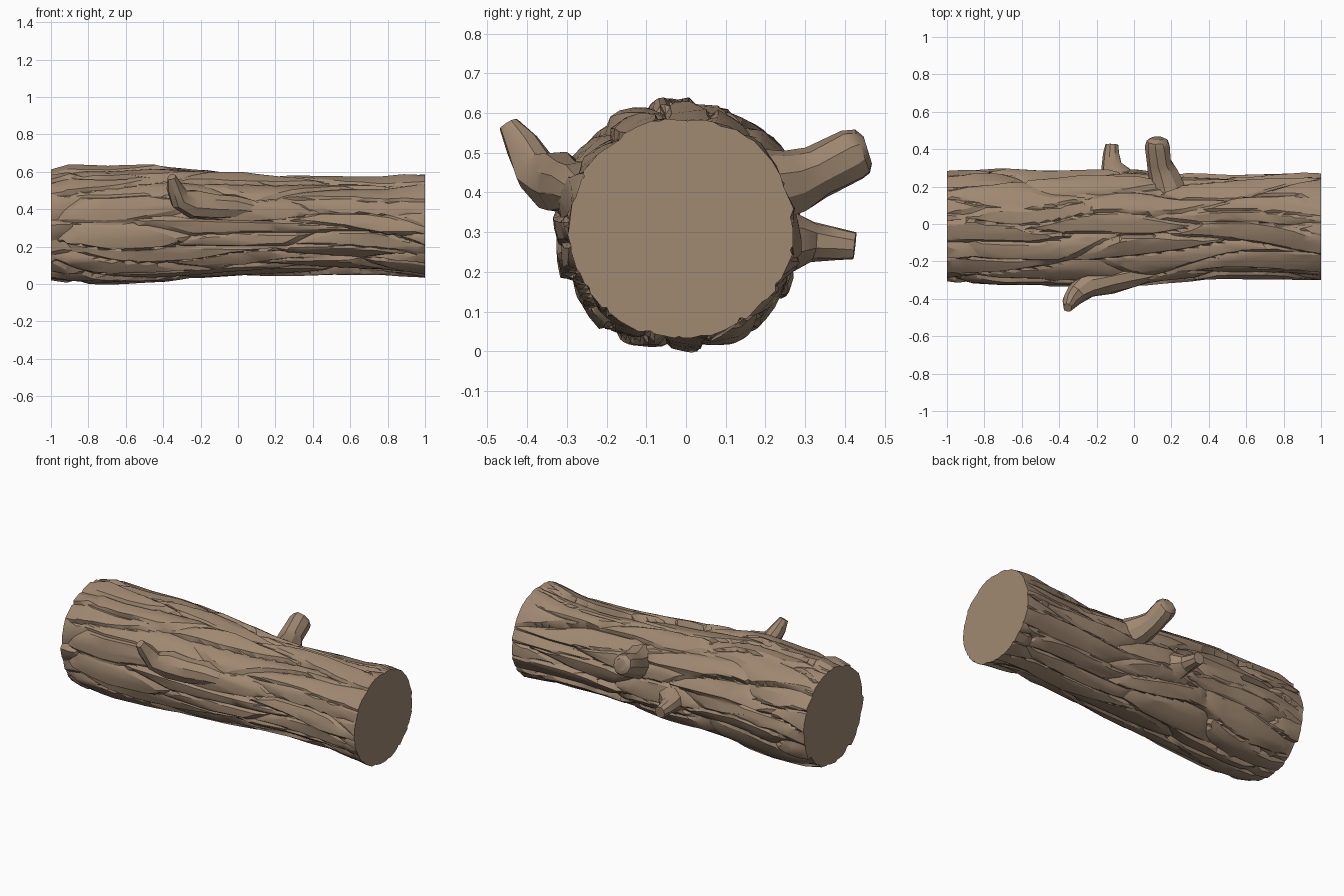
import bpy, bmesh, math, random
from mathutils import Vector, noise

if "Cube" in bpy.data.objects:
    bpy.data.objects.remove(bpy.data.objects["Cube"])

random.seed(11)

bark = bpy.data.materials.new("bark brown")
bark.diffuse_color = (0.35, 0.247, 0.166, 1)
bark.use_nodes = True
bark.node_tree.nodes["Principled BSDF"].inputs["Base Color"].default_value = bark.diffuse_color

# Log silhouette stations: x, top z, bottom z, back y, front y
STATIONS = [(-1, .612, .02, .283, -.303), (-.9, .633, .006, .293, -.318),
            (-.7, .625, .004, .3, -.333), (-.45, .638, .013, .285, -.332),
            (-.2, .616, .03, .293, -.332), (0, .592, .042, .293, -.328),
            (.25, .572, .055, .266, -.307), (.5, .561, .062, .26, -.285),
            (.75, .561, .058, .266, -.287), (.93, .585, .042, .276, -.295),
            (1, .588, .033, .274, -.299)]


def section(x):
    for a, b in zip(STATIONS, STATIONS[1:]):
        if x <= b[0] + 1e-6:
            t = (x - a[0]) / (b[0] - a[0])
            t = .5 * t + .5 * t * t * (3 - 2 * t)
            return [p + (q - p) * t for p, q in zip(a[1:], b[1:])]


# Bark plates: long stretched cells, each with its own height, tilt and slant
R = 0.3
PLATES = []
for c in range(16):
    off = random.random() * .6
    for r in range(-1, 4):
        PLATES.append((-1.1 + (r + off + random.uniform(-.1, .1)) * .62 + .3,
                       (c + random.uniform(-.35, .35)) * math.tau / 16,
                       random.uniform(-.013, .003), random.choice((-1, 1)) * random.uniform(.1, .3),
                       random.uniform(-.1, .1), random.uniform(.45, .75)))


def bark_depth(x, th):
    wob = noise.noise(Vector((x * 1.8, math.cos(th) * 1.3, math.sin(th) * 1.3)))
    tw = th + .16 * wob + .1 * math.sin(2.4 * x)
    f1 = f2 = 1e9
    best = None
    for p in PLATES:
        dx = x - p[0]
        if abs(dx) > 1.2:
            continue
        d = ((tw - p[1] + math.pi) % math.tau - math.pi) * R - p[4] * dx
        f = (dx / p[5]) ** 2 + (d / .08) ** 2
        if f < f1:
            f2, f1, best = f1, f, (p, d)
        elif f < f2:
            f2 = f
    p, d = best
    gap = math.sqrt(f2) - math.sqrt(f1)
    h = p[2] + max(-.011, min(.01, p[3] * d))
    return h - .017 * max(0, 1 - gap / .2) + .004 * wob + .002


def finish(ob, angle):
    # Replace the mesh by its modified version, then set the shading
    dg = bpy.context.evaluated_depsgraph_get()
    me = bpy.data.meshes.new_from_object(ob.evaluated_get(dg))
    ob.modifiers.clear()
    ob.data = me
    me.materials.clear()
    me.materials.append(bark)
    bpy.ops.object.select_all(action='DESELECT')
    ob.select_set(True)
    bpy.context.view_layer.objects.active = ob
    bpy.ops.object.shade_smooth_by_angle(angle=math.radians(angle))


def loft(name, rings, decimate=None, angle=25):
    bm = bmesh.new()
    vr = [[bm.verts.new(c) for c in ring] for ring in rings]
    n = len(vr[0])
    for a, b in zip(vr, vr[1:]):
        for i in range(n):
            j = (i + 1) % n
            bm.faces.new((a[i], a[j], b[j], b[i]))
    bm.faces.new(vr[0][::-1])
    bm.faces.new(vr[-1])
    bmesh.ops.recalc_face_normals(bm, faces=bm.faces)
    me = bpy.data.meshes.new(name)
    bm.to_mesh(me)
    bm.free()
    ob = bpy.data.objects.new(name, me)
    bpy.context.collection.objects.link(ob)
    if decimate:
        m = ob.modifiers.new("facets", 'DECIMATE')
        m.ratio = decimate
    finish(ob, angle)
    return ob


# Log trunk, with the bark flattening out towards the sawn right end
NX, NT = 120, 150
rings = []
for i in range(NX + 1):
    x = -1 + 2 * i / NX
    top, bot, back, front = section(x)
    cy, cz = (back + front) / 2, (top + bot) / 2
    ry, rz = (back - front) / 2, (top - bot) / 2
    fade = min(1, .3 + (1 - x) / .15, .6 + (1 + x) / .15)
    ring = []
    for k in range(NT):
        th = math.tau * k / NT
        d = bark_depth(x, th) * fade
        ring.append((x, cy + (ry + d) * math.cos(th), cz + (rz + d) * math.sin(th)))
    rings.append(ring)
loft("log_trunk", rings, decimate=.14)


# Branch stubs: faceted tubes along a path of (x, y, z, radius)
def branch(name, path, sides=9, rough=.12):
    pts = [Vector(p[:3]) for p in path]
    out = []
    for i, p in enumerate(pts):
        t = (pts[min(i + 1, len(pts) - 1)] - pts[max(i - 1, 0)]).normalized()
        u = t.cross(Vector((.3, .2, 1))).normalized()
        v = t.cross(u)
        ring = []
        for k in range(sides):
            a = math.tau * k / sides
            r = path[i][3] * (1 + random.uniform(-rough, rough))
            ring.append(p + u * math.cos(a) * r + v * math.sin(a) * r)
        out.append(ring)
    loft(name, out, angle=30)


branch("front_branch", [(.2, -.24, .385, .03), (.06, -.268, .4, .055), (-.02, -.28, .41, .064),
                        (-.12, -.3, .415, .07), (-.24, -.325, .425, .074), (-.315, -.375, .455, .06),
                        (-.34, -.415, .52, .043), (-.355, -.447, .572, .025)])
branch("back_large_branch", [(.18, .19, .41, .1), (.155, .27, .425, .082), (.135, .33, .45, .068),
                             (.125, .42, .493, .066), (.125, .445, .502, .058),
                             (.125, .458, .506, .036)], rough=.06)
branch("back_small_branch", [(-.08, .2, .28, .11), (-.1, .27, .28, .08), (-.12, .32, .277, .052),
                             (-.12, .38, .27, .042), (-.118, .425, .265, .034)], rough=.08)
